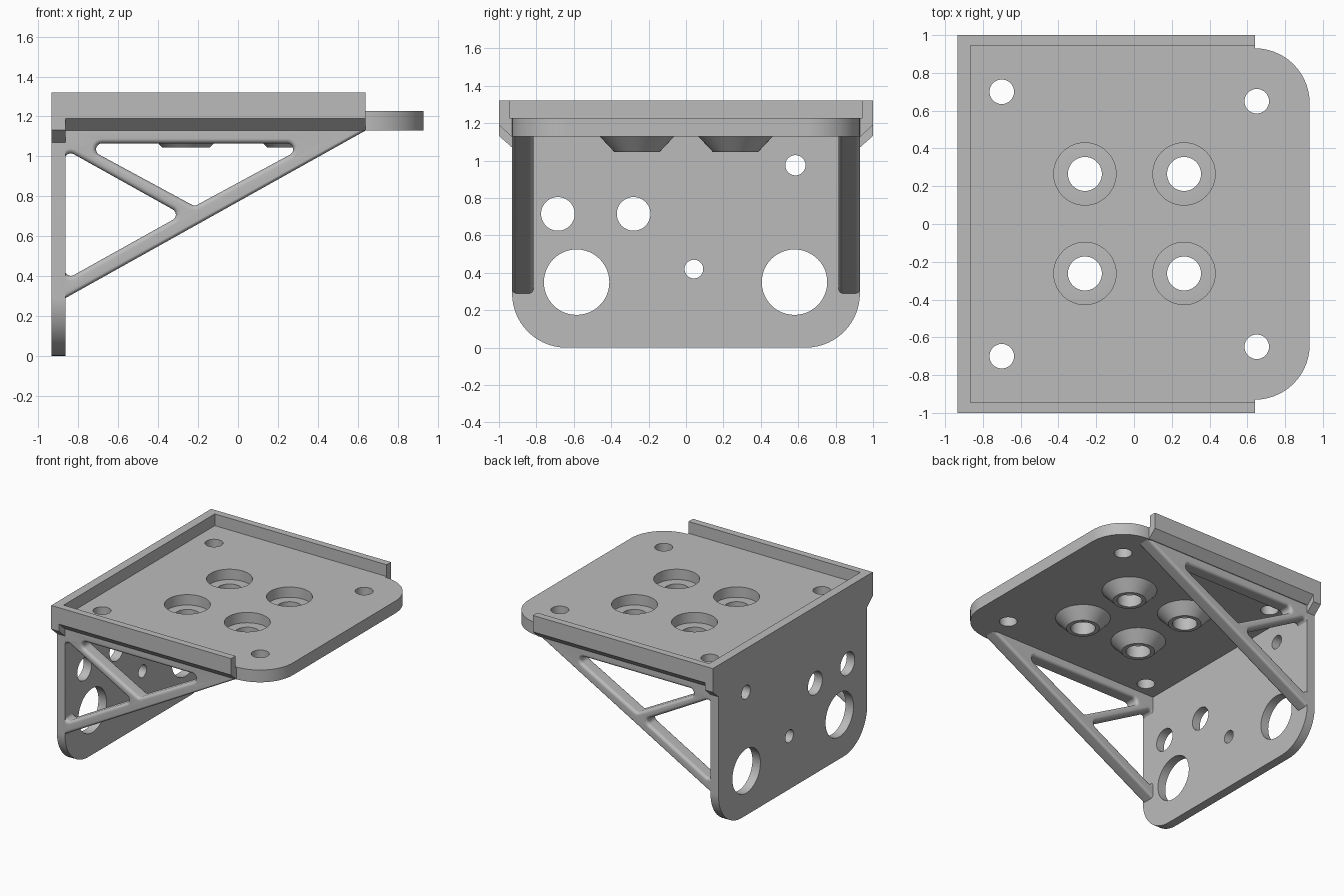
import bpy
import bmesh
from math import sin, cos, tan, pi, atan2
from mathutils import Vector

if "Cube" in bpy.data.objects:
    bpy.data.objects.remove(bpy.data.objects["Cube"])

GREY = (0.5, 0.5, 0.5, 1)
metal = bpy.data.materials.new("plain_grey")
metal.use_nodes = True
metal.diffuse_color = GREY
for node in metal.node_tree.nodes:
    if node.type == 'BSDF_PRINCIPLED':
        node.inputs["Base Color"].default_value = GREY


# Axis mappings from a 2D outline (u, v) and a depth w
def flat(u, v, w):
    return Vector((u, v, w))


def facing_x(u, v, w):
    return Vector((w, u, v))


def facing_y(u, v, w):
    return Vector((u, w, v))


def finish(name, bm):
    bmesh.ops.recalc_face_normals(bm, faces=bm.faces[:])
    mesh = bpy.data.meshes.new(name)
    bm.to_mesh(mesh)
    bm.free()
    mesh.materials.append(metal)
    obj = bpy.data.objects.new(name, mesh)
    bpy.context.collection.objects.link(obj)
    bpy.ops.object.select_all(action='DESELECT')
    obj.select_set(True)
    bpy.context.view_layer.objects.active = obj
    bpy.ops.object.shade_smooth_by_angle(angle=pi / 6)
    mod = obj.modifiers.new("even_shading", 'WEIGHTED_NORMAL')
    mod.keep_sharp = True
    return obj


def circle(x, y, r, n=48):
    return [Vector((x + r * cos(2 * pi * i / n), y + r * sin(2 * pi * i / n)))
            for i in range(n)]


def rounded(points, radii, n=8):
    """Polygon with an arc of the given radius at each corner."""
    pts = [Vector(p) for p in points]
    out = []
    for i, p in enumerate(pts):
        r = radii[i]
        if r == 0:
            out.append(p)
            continue
        a = (pts[i - 1] - p).normalized()
        b = (pts[(i + 1) % len(pts)] - p).normalized()
        half = a.angle(b) / 2
        c = p + (a + b).normalized() * r / sin(half)
        s, e = p + a * r / tan(half) - c, p + b * r / tan(half) - c
        start = atan2(s.y, s.x)
        turn = (atan2(e.y, e.x) - start + pi) % (2 * pi) - pi
        for k in range(n + 1):
            t = start + turn * k / n
            out.append(c + Vector((cos(t), sin(t))) * r)
    return out


def offset(loop, d):
    """Move a counter-clockwise loop inwards by d."""
    out = []
    for i, p in enumerate(loop):
        e = (p - loop[i - 1]).normalized()
        f = (loop[(i + 1) % len(loop)] - p).normalized()
        n, m = Vector((-e.y, e.x)), Vector((-f.y, f.x))
        out.append(p + (n + m) * d / (1 + n.dot(m)))
    return out


def ccw(loop):
    loop = [Vector(p) for p in loop]
    area = sum(loop[i - 1].x * p.y - p.x * loop[i - 1].y
               for i, p in enumerate(loop))
    return loop if area > 0 else loop[::-1]


def slab(name, outline, holes, low, high, axes, soft=0.0):
    """Plate with holes, with optional rounded edges on both sides."""
    levels = [(low, 0), (high, 0)]
    if soft:
        arc = [(soft * (1 - sin(a)), soft * (1 - cos(a)))
               for a in (pi / 2 * k / 4 for k in range(5))]
        levels = [(low + h, d) for h, d in arc[::-1]]
        levels += [(high - h, d) for h, d in arc]
    bm = bmesh.new()
    caps = ([], [])
    for number, loop in enumerate([outline] + holes):
        loop = ccw(loop)
        sign = 1 if number == 0 else -1
        rings = [[bm.verts.new(axes(p.x, p.y, w)) for p in offset(loop, sign * d)]
                 for w, d in levels]
        for a, b in zip(rings, rings[1:]):
            for i in range(len(a)):
                bm.faces.new((a[i - 1], a[i], b[i], b[i - 1]))
        for cap, ring in zip(caps, (rings[0], rings[-1])):
            cap += [bm.edges.get((ring[i - 1], ring[i])) for i in range(len(ring))]
    for cap in caps:
        bmesh.ops.triangle_fill(bm, use_beauty=True, edges=cap,
                                normal=axes(0, 0, 1))
    return finish(name, bm)


def ring(name, x, y, profile, n=48):
    """Closed (radius, height) profile turned about a vertical axis."""
    bm = bmesh.new()
    cols = [[bm.verts.new((x + r * cos(2 * pi * i / n), y + r * sin(2 * pi * i / n), z))
             for r, z in profile] for i in range(n)]
    for i in range(n):
        a, b = cols[i - 1], cols[i]
        for j in range(len(profile)):
            bm.faces.new((a[j - 1], a[j], b[j], b[j - 1]))
    return finish(name, bm)


BACK, INNER, RAIL_END = -0.935, -0.865, 0.64
BOSSES = [(x, y) for x in (-0.26, 0.265) for y in (-0.262, 0.265)]

# Shelf plate with counterbores and corner screw holes
shelf = rounded([(-0.9, -0.93), (0.93, -0.93), (0.93, 0.93), (-0.9, 0.93)],
                [0, 0.29, 0.29, 0], 14)
holes = [circle(x, y, 0.165) for x, y in BOSSES]
holes += [circle(x, s * y, 0.065) for x, y in ((-0.7, 0.7), (0.65, 0.65))
          for s in (-1, 1)]
slab("shelf_plate", shelf, holes, 1.13, 1.227, flat)

# Tapered screw bosses under the counterbores
for x, y in BOSSES:
    ring("screw_boss", x, y, [(0.2, 1.13), (0.12, 1.045), (0.09, 1.045),
                              (0.09, 1.145), (0.17, 1.145), (0.2, 1.14)])

# Upright back plate with its round openings
upright = rounded([(-0.93, 0), (0.93, 0), (0.93, 1.32), (-0.93, 1.32)],
                  [0.29, 0.29, 0, 0], 14)
openings = [(-0.585, 0.35, 0.175), (0.58, 0.35, 0.175), (-0.685, 0.715, 0.09),
            (-0.28, 0.715, 0.09), (0.042, 0.42, 0.05), (0.585, 0.975, 0.054)]
slab("back_plate", upright, [circle(*o) for o in openings], BACK, INNER, facing_x)

# Truss openings
triangle = [(-0.9, 0.27), (0.676, 1.15), (-0.9, 1.15)]
lower = rounded([(-0.868, 0.38), (-0.28, 0.708), (-0.868, 1.036)], [0.03] * 3)
upper = rounded([(-0.218, 0.75), (0.365, 1.065), (-0.8, 1.065)], [0.03] * 3)

# Side rails, their deeper rear ends and the truss braces, on both sides
rail = [(0.92, 1.13), (0.935, 1.13), (1, 1.19), (1, 1.32), (0.945, 1.32),
        (0.945, 1.227), (0.92, 1.227)]
rear = [(0.92, 1.07), (0.93, 1.07), (1, 1.132), (1, 1.32), (0.92, 1.32)]
for side, s in (("left", 1), ("right", -1)):
    # the front faces -y, so the two sides lie at the rear and front
    where = "rear" if s > 0 else "front"
    slab(where + "_rail", [(s * y, z) for y, z in rail], [], BACK, RAIL_END, facing_x)
    slab(where + "_rail_end", [(s * y, z) for y, z in rear], [], BACK, INNER, facing_x)
    low, high = sorted((s * 0.815, s * 0.93))
    slab(where + "_truss_brace", triangle, [lower, upper], low, high, facing_y, 0.024)
